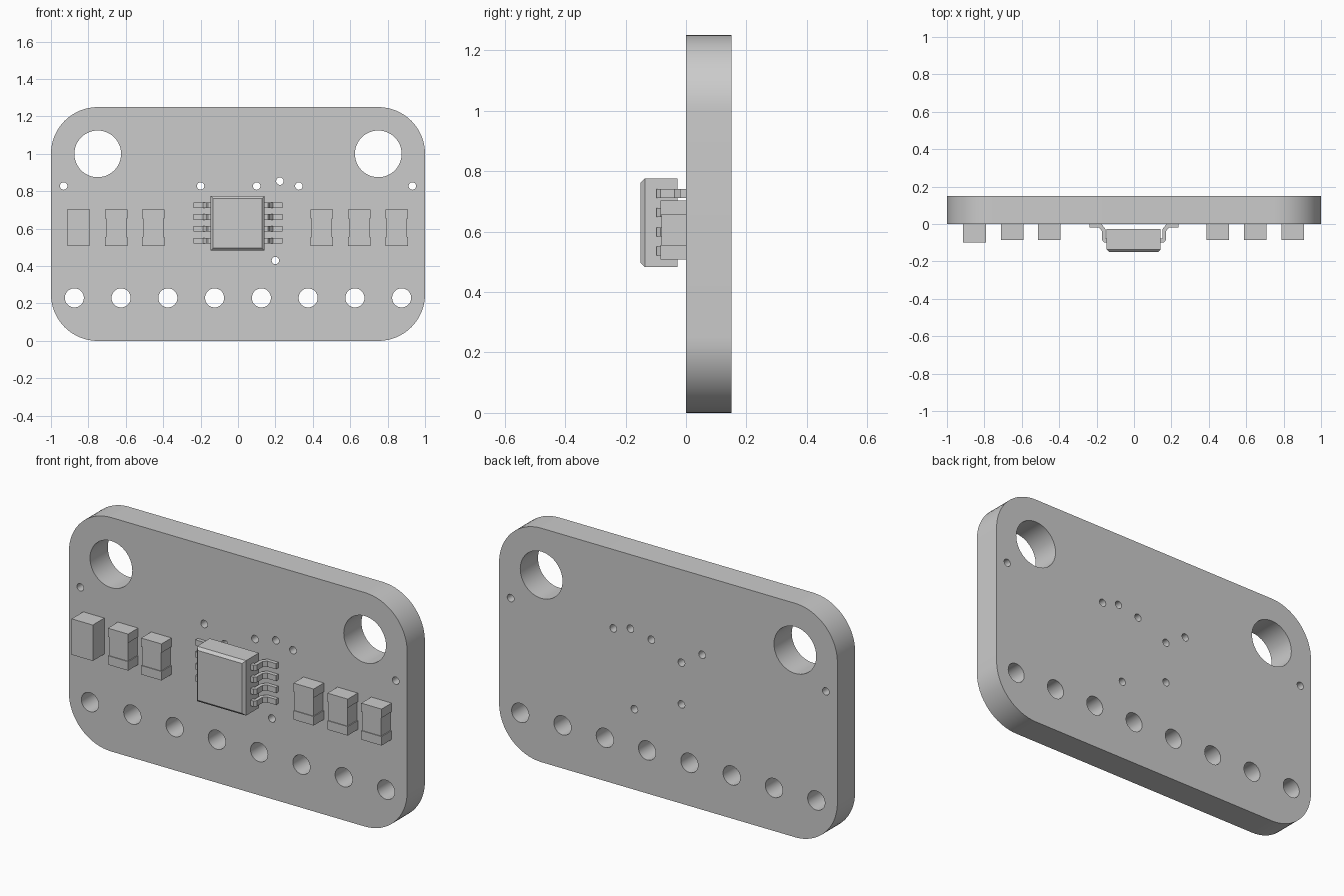
import bpy, bmesh
from math import cos, sin, pi, radians

if "Cube" in bpy.data.objects:
    bpy.data.objects.remove(bpy.data.objects["Cube"])


def add_mesh(name, bm):
    bmesh.ops.recalc_face_normals(bm, faces=bm.faces)
    me = bpy.data.meshes.new(name)
    bm.to_mesh(me)
    bm.free()
    ob = bpy.data.objects.new(name, me)
    bpy.context.collection.objects.link(ob)
    return ob


def arc(cx, cz, r, a0, a1, n, close=False):
    steps = n if close else n - 1
    return [(cx + r * cos(a0 + (a1 - a0) * i / steps),
             cz + r * sin(a0 + (a1 - a0) * i / steps)) for i in range(n)]


def circle(cx, cz, r, n):
    return arc(cx, cz, r, 0, 2 * pi, n, True)


def box(name, x0, x1, y0, y1, z0, z1):
    bm = bmesh.new()
    bmesh.ops.create_cube(bm, size=1)
    for v in bm.verts:
        v.co = ((x0 + x1) / 2 + v.co.x * (x1 - x0),
                (y0 + y1) / 2 + v.co.y * (y1 - y0),
                (z0 + z1) / 2 + v.co.z * (z1 - z0))
    return add_mesh(name, bm)


def prism(name, profile, z0, z1):
    """Extrude an (x, y) outline from z0 to z1."""
    bm = bmesh.new()
    face = bm.faces.new([bm.verts.new((x, y, z0)) for x, y in profile])
    geom = bmesh.ops.extrude_face_region(bm, geom=[face])["geom"]
    bmesh.ops.translate(bm, vec=(0, 0, z1 - z0),
                        verts=[g for g in geom if isinstance(g, bmesh.types.BMVert)])
    return add_mesh(name, bm)


# Circuit board: rounded outline with holes, as a filled 2D curve
T = 0.15
R = 0.25
outline = []
for i, (cx, cz) in enumerate([(0.75, 1.0), (-0.75, 1.0), (-0.75, 0.25), (0.75, 0.25)]):
    outline += arc(cx, cz, R, i * pi / 2, (i + 1) * pi / 2, 17)
loops = [outline]
loops += [circle(s * 0.75, 1.0, 0.125, 48) for s in (-1, 1)]          # mounting holes
loops += [circle(-0.875 + 0.25 * i, 0.23, 0.051, 32) for i in range(8)]  # pin holes
vias = [(-0.932, 0.828), (0.932, 0.828), (-0.2, 0.828), (0.1, 0.828), (0.325, 0.828),
        (0.224, 0.854), (0.2, 0.43), (-0.078, 0.753), (-0.078, 0.53)]
loops += [circle(x, z, 0.02, 20) for x, z in vias]

curve = bpy.data.curves.new("circuit_board", 'CURVE')
curve.dimensions = '2D'
curve.fill_mode = 'BOTH'
curve.extrude = T / 2
for pts in loops:
    sp = curve.splines.new('POLY')
    sp.points.add(len(pts) - 1)
    for p, (x, z) in zip(sp.points, pts):
        p.co = (x, z, 0, 1)
    sp.use_cyclic_u = True
board = bpy.data.objects.new("circuit_board", curve)
board.rotation_euler.x = pi / 2
board.location.y = T / 2
bpy.context.collection.objects.link(board)
bpy.context.view_layer.objects.active = board
board.select_set(True)
bpy.ops.object.convert(target='MESH')
board = bpy.context.view_layer.objects.active
bm = bmesh.new()
bm.from_mesh(board.data)
bmesh.ops.remove_doubles(bm, verts=bm.verts, dist=1e-5)
bmesh.ops.recalc_face_normals(bm, faces=bm.faces)
bm.to_mesh(board.data)
bm.free()
bpy.ops.object.shade_smooth_by_angle(angle=radians(30))

# Plain capacitor on the far left
box("capacitor", -0.915, -0.79, -0.098, 0, 0.51, 0.702)

# Resistors: two end caps with a slightly slimmer middle
for i, x in enumerate([-0.65, -0.453, 0.447, 0.648, 0.848]):
    w = 0.06
    box(f"resistor_cap_top_{i}", x - w, x + w, -0.085, 0, 0.655, 0.702)
    box(f"resistor_cap_bottom_{i}", x - w, x + w, -0.085, 0, 0.507, 0.555)
    box(f"resistor_body_{i}", x - w + 0.005, x + w - 0.005, -0.081, 0, 0.555, 0.655)

# Chip body with chamfered front edges
chip = box("chip_body", -0.147, 0.143, -0.15, -0.028, 0.482, 0.776)
bm = bmesh.new()
bm.from_mesh(chip.data)
front = [e for e in bm.edges if all(v.co.y < -0.149 for v in e.verts)]
bmesh.ops.bevel(bm, geom=front, offset=0.014, segments=1, affect='EDGES')
bm.to_mesh(chip.data)
bm.free()

# Chip leads: bent strip profile, mirrored to both sides
lead = [(0.238, 0), (0.238, -0.02), (0.187, -0.02), (0.171, -0.038), (0.171, -0.085),
        (0.16, -0.098), (0.13, -0.098), (0.13, -0.078), (0.152, -0.078),
        (0.152, -0.028), (0.174, 0)]
for side, s in (("left", -1), ("right", 1)):
    for i in range(4):
        z = 0.535 + 0.0637 * i
        prism(f"chip_lead_{side}_{i}", [(s * x, y) for x, y in lead], z - 0.015, z + 0.015)
